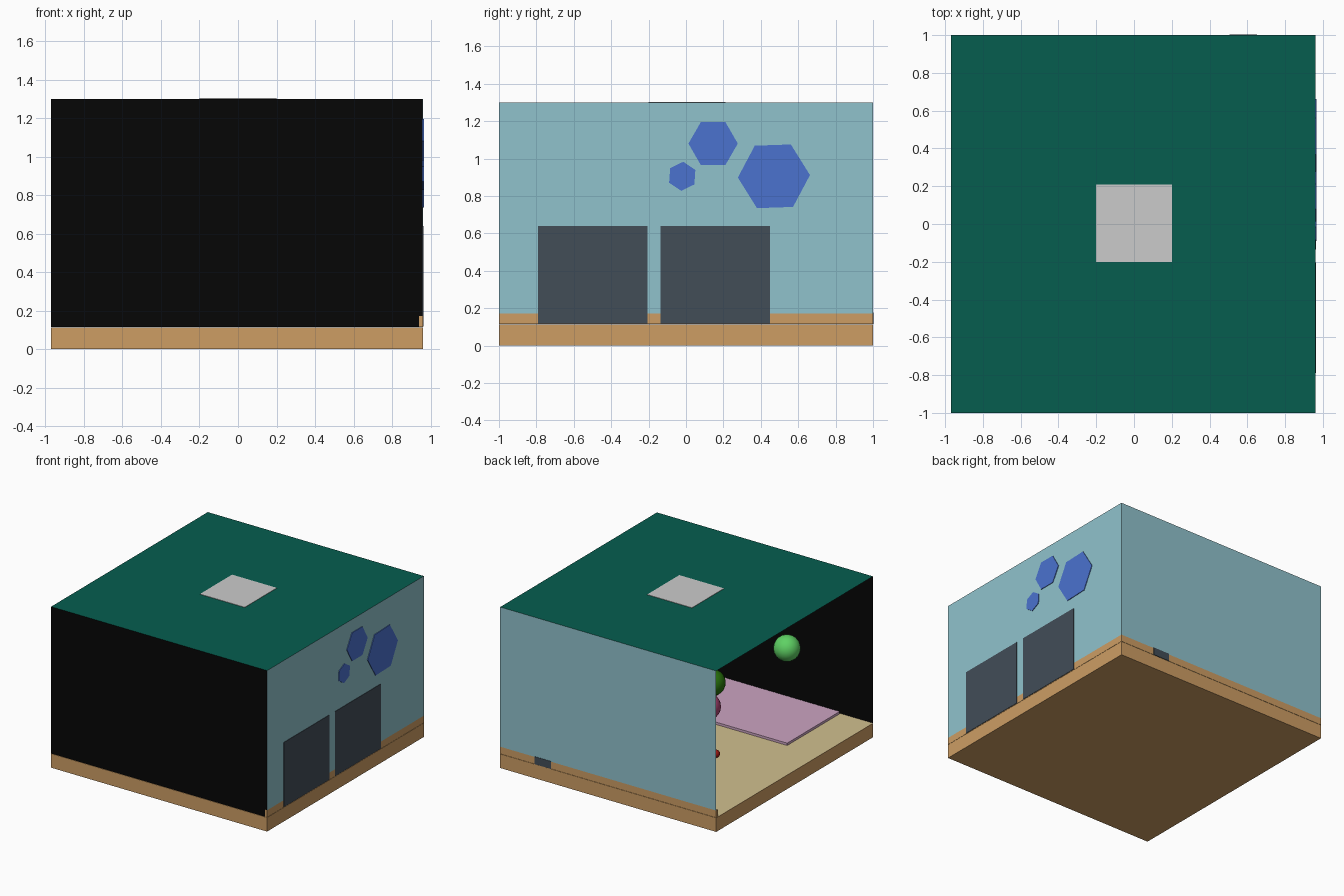
import bpy
from math import radians, pi

if "Cube" in bpy.data.objects:
    bpy.data.objects.remove(bpy.data.objects["Cube"])


def mat(name, r, g, b):
    m = bpy.data.materials.new(name)
    lin = [(c / 255) ** 2.2 for c in (r, g, b)]
    m.diffuse_color = (*lin, 1)
    m.use_nodes = True
    m.node_tree.nodes["Principled BSDF"].inputs["Base Color"].default_value = m.diffuse_color
    return m


WOOD = mat("wood", 204, 156, 100)
FLOOR = mat("floor_tan", 208, 190, 142)
BLUE = mat("wall_blue", 143, 193, 203)
BLACK = mat("wall_black", 14, 14, 14)
GREEN = mat("ceiling_green", 14, 94, 80)
SLATE = mat("slate", 68, 78, 88)
HEX = mat("hex_blue", 76, 114, 206)
PINK = mat("mat_pink", 202, 162, 192)
LIME = mat("ball_lime", 95, 208, 100)
LEAF = mat("ball_leaf", 45, 115, 20)
ROSE = mat("ball_rose", 170, 70, 115)
RED = mat("toy_red", 150, 30, 25)


def finish(o, name, m):
    o.name = name
    if m:
        o.data.materials.append(m)
    return o


def box(name, x0, x1, y0, y1, z0, z1, m=None):
    bpy.ops.mesh.primitive_cube_add(size=1, location=((x0 + x1) / 2, (y0 + y1) / 2, (z0 + z1) / 2))
    o = bpy.context.object
    o.scale = (x1 - x0, y1 - y0, z1 - z0)
    bpy.ops.object.transform_apply(location=False, rotation=False, scale=True)
    return finish(o, name, m)


def plane(name, pts, m):
    me = bpy.data.meshes.new(name)
    me.from_pydata(pts, [], [(0, 1, 2, 3)])
    o = bpy.data.objects.new(name, me)
    bpy.context.collection.objects.link(o)
    return finish(o, name, m)


def ball(name, loc, r, m):
    bpy.ops.mesh.primitive_uv_sphere_add(segments=24, ring_count=12, radius=r, location=loc)
    o = finish(bpy.context.object, name, m)
    bpy.ops.object.shade_smooth()
    return o


L, R, F, B = -0.97, 0.96, -1.0, 1.0
FZ, SZ, TZ = 0.115, 0.172, 1.30

# Base slab and floor covering
box("base_slab", L, R, F, B, 0, FZ - 0.002, WOOD)
plane("floor", [(L, F, FZ), (R, F, FZ), (R, B, FZ), (L, B, FZ)], FLOOR)

# Skirting boards
box("skirting_right", R - 0.02, R, F, B - 0.02, FZ, SZ, WOOD)
box("skirting_back", L, R, B - 0.02, B, FZ, SZ, WOOD)

# Walls and ceiling, left side open
plane("front_wall", [(L, F, FZ), (R - 0.002, F, FZ), (R - 0.002, F, TZ), (L, F, TZ)], BLACK)
plane("back_wall", [(R, B, SZ), (L, B, SZ), (L, B, TZ), (R, B, TZ)], BLUE)
plane("right_wall", [(R, F, SZ), (R, B, SZ), (R, B, TZ), (R, F, TZ)], BLUE)
plane("ceiling", [(L, F, TZ), (R, F, TZ), (R, B, TZ), (L, B, TZ)], GREEN)
box("ceiling_light", -0.2, 0.2, -0.2, 0.21, TZ - 0.03, TZ + 0.003)

# Cabinets along the right wall
for i, y in enumerate((-0.79, -0.135)):
    box(f"cabinet_{i + 1}", R - 0.28, R + 0.003, y, y + 0.585, FZ + 0.003, 0.64, SLATE)

# Low block at the back wall
box("back_block", 0.505, 0.65, B - 0.06, B + 0.003, FZ, SZ + 0.004, SLATE)

# Hexagon wall panels
for i, (y, z, r, a) in enumerate(((0.145, 1.08, 0.132, 0), (0.47, 0.905, 0.193, 2), (-0.02, 0.905, 0.078, 26))):
    bpy.ops.mesh.primitive_cylinder_add(vertices=6, radius=r, depth=0.035,
                                        location=(R - 0.0125, y, z), rotation=(radians(a), pi / 2, 0))
    o = finish(bpy.context.object, f"hexagon_panel_{i + 1}", HEX)
    o.rotation_mode = 'QUATERNION'
    from mathutils import Euler
    o.rotation_quaternion = (Euler((radians(a), 0, 0)).to_quaternion() @ Euler((0, pi / 2, 0)).to_quaternion()
                             @ Euler((0, 0, radians(90))).to_quaternion() @ Euler((0, 0, radians(90))).to_quaternion())
    # vertex 0 then points straight up before the small tilt

# Exercise mat and balls
box("floor_mat", -0.68, 0.68, -0.99, -0.32, FZ + 0.001, FZ + 0.02, PINK)
ball("floating_ball", (-0.377, -0.75, 0.658), 0.10, LIME)
ball("leaf_ball", (0.25, -0.69, 0.235), 0.10, LEAF)
ball("rose_ball", (0.04, -0.33, 0.235), 0.10, ROSE)
ball("red_toy", (-0.37, 0.146, FZ + 0.03), 0.03, RED)
